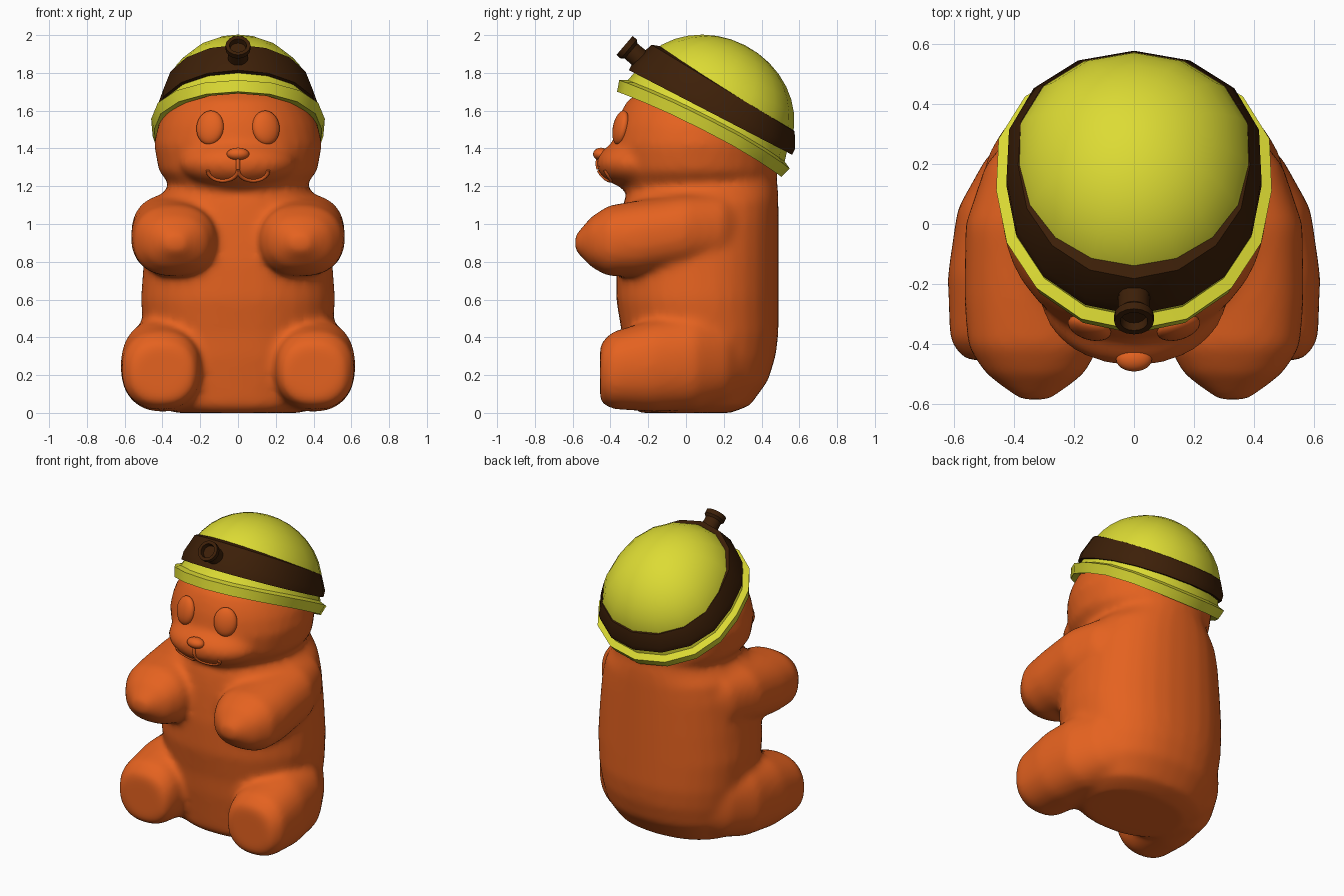
import bpy, bmesh, math
from mathutils import Matrix

if "Cube" in bpy.data.objects:
    bpy.data.objects.remove(bpy.data.objects["Cube"])


def material(name, rgb):
    m = bpy.data.materials.new(name)
    m.diffuse_color = (*rgb, 1)
    m.use_nodes = True
    m.node_tree.nodes["Principled BSDF"].inputs["Base Color"].default_value = m.diffuse_color
    return m


ORANGE = material("orange", (0.78, 0.122, 0.014))
YELLOW = material("yellow green", (0.72, 0.71, 0.034))
BROWN = material("dark brown", (0.046, 0.014, 0.0025))


def finish(name, bm, mat, matrix=Matrix(), angle=35):
    bmesh.ops.recalc_face_normals(bm, faces=bm.faces)
    me = bpy.data.meshes.new(name)
    bm.to_mesh(me)
    bm.free()
    me.materials.append(mat)
    ob = bpy.data.objects.new(name, me)
    bpy.context.collection.objects.link(ob)
    ob.matrix_world = matrix
    bpy.ops.object.select_all(action='DESELECT')
    ob.select_set(True)
    bpy.context.view_layer.objects.active = ob
    bpy.ops.object.shade_smooth_by_angle(angle=math.radians(angle))
    return ob


def bridge(bm, rings):
    n = len(rings[0])
    for a, b in zip(rings, rings[1:]):
        for i in range(n):
            j = (i + 1) % n
            bm.faces.new((a[i], a[j], b[j], b[i]))


def loft(bm, sections, axis, side=1, power=2.5, n=32):
    """Sections: (position on axis, centre x, other centre, x radius, other radius)."""
    rings = []
    for t, cx, c2, rx, r2 in sections:
        ring = []
        for i in range(n):
            c, s = (f(2 * math.pi * i / n) for f in (math.cos, math.sin))
            x = side * (cx + rx * math.copysign(abs(c) ** (2 / power), c))
            v = c2 + r2 * math.copysign(abs(s) ** (2 / power), s)
            ring.append(bm.verts.new((x, v, t) if axis == 'z' else (x, t, v)))
        rings.append(ring)
    bridge(bm, rings)
    bm.faces.new(rings[0])
    bm.faces.new(rings[-1])


def lathe(name, profile, mat, matrix, sides=16, sx=1.0, closed=False, back=0, warp=None):
    """Revolve (radius, height) points; back widens the rear half."""
    bm = bmesh.new()
    rings = []
    for r, z in profile:
        ring = []
        for i in range(sides):
            a = 2 * math.pi * i / sides
            y = r * math.cos(a)
            x = r * math.sin(a) * sx * (1 + back * max(y, 0))
            ring.append(bm.verts.new((x, y, z + (warp(x, y, z) if warp else 0))))
        rings.append(ring)
    bridge(bm, rings + rings[:1] if closed else rings)
    bmesh.ops.remove_doubles(bm, verts=bm.verts, dist=0.0005)
    return finish(name, bm, mat, matrix)


def ellipsoid(name, loc, radii, rot=Matrix()):
    bm = bmesh.new()
    bmesh.ops.create_uvsphere(bm, u_segments=24, v_segments=14, radius=1)
    bmesh.ops.scale(bm, vec=radii, verts=bm.verts)
    return finish(name, bm, ORANGE, Matrix.Translation(loc) @ rot)


def depth(z, rx, front, back):
    return (z, 0, (front + back) / 2, rx, (back - front) / 2)


# Body: torso, head, muzzle, arms and legs fused into one soft skin
bm = bmesh.new()
loft(bm, [depth(*s) for s in [
    (0.0, 0.33, -0.25, 0.24), (0.04, 0.41, -0.29, 0.34), (0.17, 0.465, -0.31, 0.435),
    (0.30, 0.485, -0.33, 0.475), (0.42, 0.50, -0.34, 0.49), (0.60, 0.515, -0.37, 0.49),
    (0.80, 0.50, -0.37, 0.49), (1.0, 0.475, -0.35, 0.49), (1.12, 0.44, -0.33, 0.49),
    (1.2, 0.365, -0.3, 0.487), (1.3, 0.32, -0.2, 0.47)]], 'z', power=2.25)
loft(bm, [depth(*s) for s in [
    (1.14, 0.25, -0.24, 0.42), (1.19, 0.345, -0.345, 0.465), (1.28, 0.42, -0.385, 0.485),
    (1.42, 0.445, -0.39, 0.488), (1.52, 0.425, -0.37, 0.475), (1.58, 0.395, -0.35, 0.45),
    (1.65, 0.35, -0.315, 0.42), (1.75, 0.22, -0.17, 0.34), (1.79, 0.1, 0.0, 0.2)]],
    'z', power=2.05)
MUZZLE, MUZZLE_R = (0, -0.25, 1.32), (0.31, 0.225, 0.135)
bmesh.ops.create_uvsphere(bm, u_segments=32, v_segments=20, radius=1,
                          matrix=Matrix.Translation(MUZZLE) @ Matrix.Diagonal((*MUZZLE_R, 1)))
for side in (-1, 1):
    loft(bm, [(-0.588, 0.33, 0.90, 0.05, 0.04), (-0.50, 0.33, 0.905, 0.165, 0.135),
              (-0.41, 0.335, 0.91, 0.22, 0.188), (-0.25, 0.342, 0.925, 0.225, 0.20),
              (0.0, 0.35, 0.965, 0.213, 0.195), (0.2, 0.315, 0.975, 0.18, 0.185),
              (0.34, 0.27, 0.98, 0.1, 0.1)], 'y', side, 2.3)
    loft(bm, [(-0.455, 0.40, 0.21, 0.165, 0.155), (-0.39, 0.408, 0.225, 0.207, 0.205),
              (-0.17, 0.40, 0.25, 0.222, 0.245), (0.05, 0.365, 0.27, 0.225, 0.255),
              (0.22, 0.30, 0.29, 0.195, 0.23), (0.36, 0.24, 0.3, 0.1, 0.14)], 'y', side, 2.3)
body = finish("body", bm, ORANGE)
skin = body.modifiers.new("fuse", 'REMESH')
skin.mode, skin.voxel_size, skin.use_smooth_shade = 'VOXEL', 0.02, True
soft = body.modifiers.new("soften", 'SMOOTH')
soft.factor, soft.iterations = 0.5, 14

# Eyes and nose
for side, label in ((-1, "left"), (1, "right")):
    turn = Matrix.Rotation(side * 0.3, 4, 'Z') @ Matrix.Rotation(-0.2, 4, 'X')
    ellipsoid(label + "_eye", (side * 0.148, -0.345, 1.51), (0.075, 0.038, 0.092), turn)
ellipsoid("nose", (0, -0.45, 1.37), (0.06, 0.042, 0.034))


# Mouth: thin raised lines lying on the muzzle
def on_muzzle(x, z):
    q = 1 - (x / MUZZLE_R[0]) ** 2 - ((z - MUZZLE[2]) / MUZZLE_R[2]) ** 2
    return (x, min(MUZZLE[1] - MUZZLE_R[1] * math.sqrt(max(q, 0)), -0.375) + 0.006, z)


mouth = bpy.data.curves.new("mouth", 'CURVE')
mouth.dimensions, mouth.bevel_depth, mouth.use_fill_caps = '3D', 0.011, True
lines = [[(0, 1.345), (0, 1.32), (0, 1.29)]]
for side in (-1, 1):
    lines.append([(side * (0.08 - 0.08 * math.cos(a)), 1.285 - 0.055 * math.sin(a))
                  for a in [math.pi * k / 10 for k in range(11)]])
for line in lines:
    sp = mouth.splines.new('POLY')
    sp.points.add(len(line) - 1)
    for p, q in zip(sp.points, line):
        p.co = (*on_muzzle(*q), 1)
mouth.materials.append(ORANGE)
bpy.context.collection.objects.link(bpy.data.objects.new("mouth", mouth))

# Helmet: tilted dome, fuller at the back, with a flared rim that arches up at the sides
tilt = Matrix.Translation((0, 0.07, 1.475)) @ Matrix.Rotation(math.radians(-27.4), 4, 'X')
dome = [(0.455 * math.cos(a), 0.13 + 0.4 * math.sin(a))
        for a in [math.pi / 2 * k / 9 for k in range(10)]]
lathe("helmet", [(0.40, 0.12), (0.43, 0.02), (0.49, 0.0), (0.508, 0.06), (0.468, 0.08)] + dome,
      YELLOW, tilt, sx=0.905, back=0.33,
      warp=lambda x, y, z: 0.03 * (x / 0.45) ** 2 if z < 0.1 else 0)

# Strap around the dome, wider at the front
lathe("helmet_strap", [(0.43, 0.13), (0.487, 0.13), (0.486, 0.175), (0.442, 0.275), (0.395, 0.29)],
      BROWN, tilt, sx=0.875, closed=True, back=0.33,
      warp=lambda x, y, z: -y * 0.5 * max(z - 0.14, 0))

# Head lamp with a flared, hollow front
lathe("head_lamp", [(0, 0), (0.055, 0), (0.052, 0.12), (0.066, 0.135), (0.066, 0.165),
                    (0.046, 0.165), (0.042, 0.135), (0, 0.135)], BROWN,
      Matrix.Translation((0, -0.2, 1.838)) @ Matrix.Rotation(math.radians(49.5), 4, 'X'))
